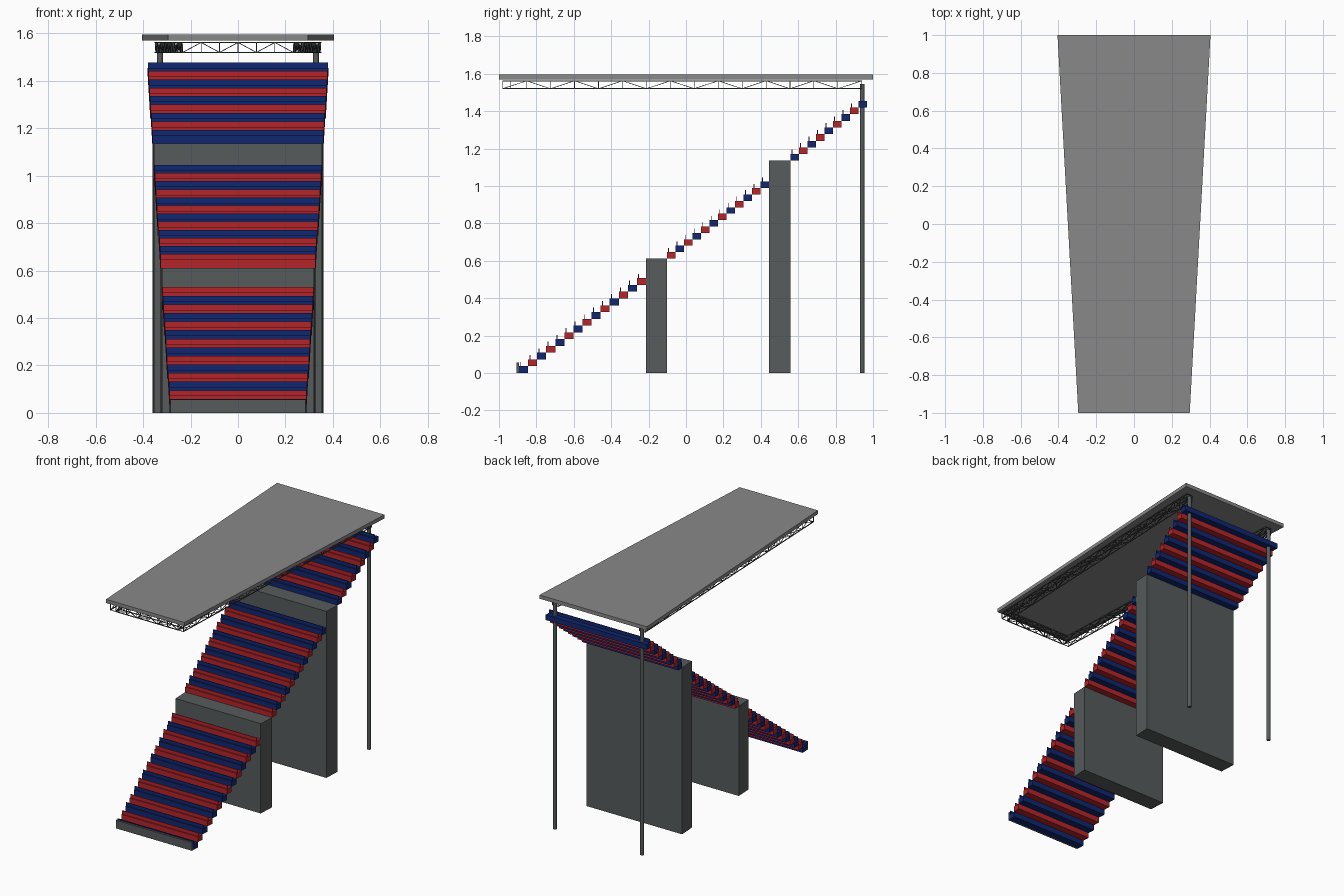
import bpy, bmesh
from mathutils import Vector

if "Cube" in bpy.data.objects:
    bpy.data.objects.remove(bpy.data.objects["Cube"])


def material(name, rgb):
    m = bpy.data.materials.new(name)
    m.diffuse_color = (*rgb, 1)
    m.use_nodes = True
    m.node_tree.nodes["Principled BSDF"].inputs["Base Color"].default_value = m.diffuse_color
    return m


BLUE = material("seat blue", (0.005, 0.02, 0.16))
RED = material("seat red", (0.46, 0.018, 0.022))
CONCRETE = material("dark concrete", (0.095, 0.105, 0.105))
ROOF = material("roof grey", (0.25, 0.25, 0.25))
STEEL = material("truss steel", (0.07, 0.075, 0.075))


def finish(bm, name, mat):
    bmesh.ops.recalc_face_normals(bm, faces=bm.faces[:])
    me = bpy.data.meshes.new(name)
    bm.to_mesh(me)
    bm.free()
    me.materials.append(mat)
    ob = bpy.data.objects.new(name, me)
    bpy.context.collection.objects.link(ob)
    return ob


def stand_half(y):
    """Half width of the stand, which fans out towards the back."""
    return 0.332 + 0.0515 * y


def extrude_across(name, profile, half, mat):
    """Sweep a (y, z) profile across x, with a half width depending on y."""
    bm = bmesh.new()
    left = [bm.verts.new((-half(y), y, z)) for y, z in profile]
    right = [bm.verts.new((half(y), y, z)) for y, z in profile]
    bm.faces.new(left)
    bm.faces.new(right)
    n = len(profile)
    for i in range(n):
        j = (i + 1) % n
        bm.faces.new((left[i], left[j], right[j], right[i]))
    return finish(bm, name, mat)


def box_profile(y0, y1, z0, z1):
    return [(y0, z0), (y0, z1), (y1, z1), (y1, z0)]


# Seating tiers: start y, start z, row depth, row height, rows, first colours
tiers = [
    ("lower", -0.893, 0.0, 0.0485, 0.0362, 14, (BLUE, RED)),
    ("middle", -0.102, 0.612, 0.0455, 0.0342, 12, (RED, BLUE)),
    ("upper", 0.558, 1.135, 0.0455, 0.0355, 9, (BLUE, RED)),
]
for tier, y0, z0, d, h, count, colours in tiers:
    for i in range(count):
        y, z = y0 + i * d, z0 + i * h
        a, b, top = y + 0.007, y + 0.012, z + h
        # Step block with a thin upright seat back on top
        profile = [(y, z), (y, top), (a, top), (a, top + 0.023),
                   (b, top + 0.023), (b, top), (y + d, top), (y + d, z)]
        extrude_across(f"{tier}_seat_row_{i + 1}", profile, stand_half, colours[i % 2])

# Front parapet and the two concrete walls between tiers
extrude_across("front_parapet", box_profile(-0.905, -0.892, 0, 0.056), stand_half, CONCRETE)
extrude_across("lower_wall", box_profile(-0.214, -0.102, 0, 0.612), stand_half, CONCRETE)
extrude_across("upper_wall", box_profile(0.444, 0.558, 0, 1.135), stand_half, CONCRETE)

# Tapered flat roof
extrude_across("roof", box_profile(-1, 1, 1.57, 1.595), lambda y: 0.35 + 0.055 * y, ROOF)

# Round rear columns
for side, s in (("left", -1), ("right", 1)):
    bpy.ops.mesh.primitive_cylinder_add(vertices=16, radius=0.0125, depth=1.545,
                                        location=(s * 0.329, 0.942, 0.7725))
    ob = bpy.context.object
    ob.name = f"{side}_column"
    ob.data.materials.append(CONCRETE)
    bpy.ops.object.shade_smooth_by_angle()


def bar(bm, a, b, r=0.0024):
    """Thin square bar between two points."""
    axis = (b - a).normalized()
    u = axis.cross(Vector((0, 0, 1)) if abs(axis.z) < 0.9 else Vector((1, 0, 0))).normalized()
    v = axis.cross(u)
    ends = [[bm.verts.new(p + u * i * r + v * j * r)
             for i, j in ((-1, -1), (1, -1), (1, 1), (-1, 1))] for p in (a, b)]
    for k in range(4):
        m = (k + 1) % 4
        bm.faces.new((ends[0][k], ends[0][m], ends[1][m], ends[1][k]))
    bm.faces.new(ends[0])
    bm.faces.new(ends[1])


def truss(name, start, end, offset, panels):
    """Box truss: four chords, frames at each node and zigzag bracing."""
    bm = bmesh.new()
    start, end = Vector(start), Vector(end)
    up, side = Vector((0, 0, 0.042)), Vector(offset)
    corners = (Vector(), side, side + up, up)
    for c in corners:
        bar(bm, start + c, end + c)
    for i in range(panels + 1):
        p = start.lerp(end, i / panels)
        for k in range(4):
            bar(bm, p + corners[k], p + corners[(k + 1) % 4], 0.0016)
            if i < panels:
                q = start.lerp(end, (i + 1) / panels)
                a, b = corners[k], corners[(k + 1) % 4]
                if (i + (k == 3)) % 2:
                    a, b = b, a
                bar(bm, p + a, q + b, 0.0016)
    finish(bm, name, STEEL)


# Roof trusses along both sides and the front edge
for side, s in (("left", -1), ("right", 1)):
    truss(f"{side}_truss", (s * 0.233, -0.98, 1.52), (s * 0.307, 0.94, 1.52),
          (s * 0.042, 0, 0), 15)
truss("front_truss", (-0.233, -0.98, 1.52), (0.233, -0.98, 1.52), (0, 0.042, 0), 6)
